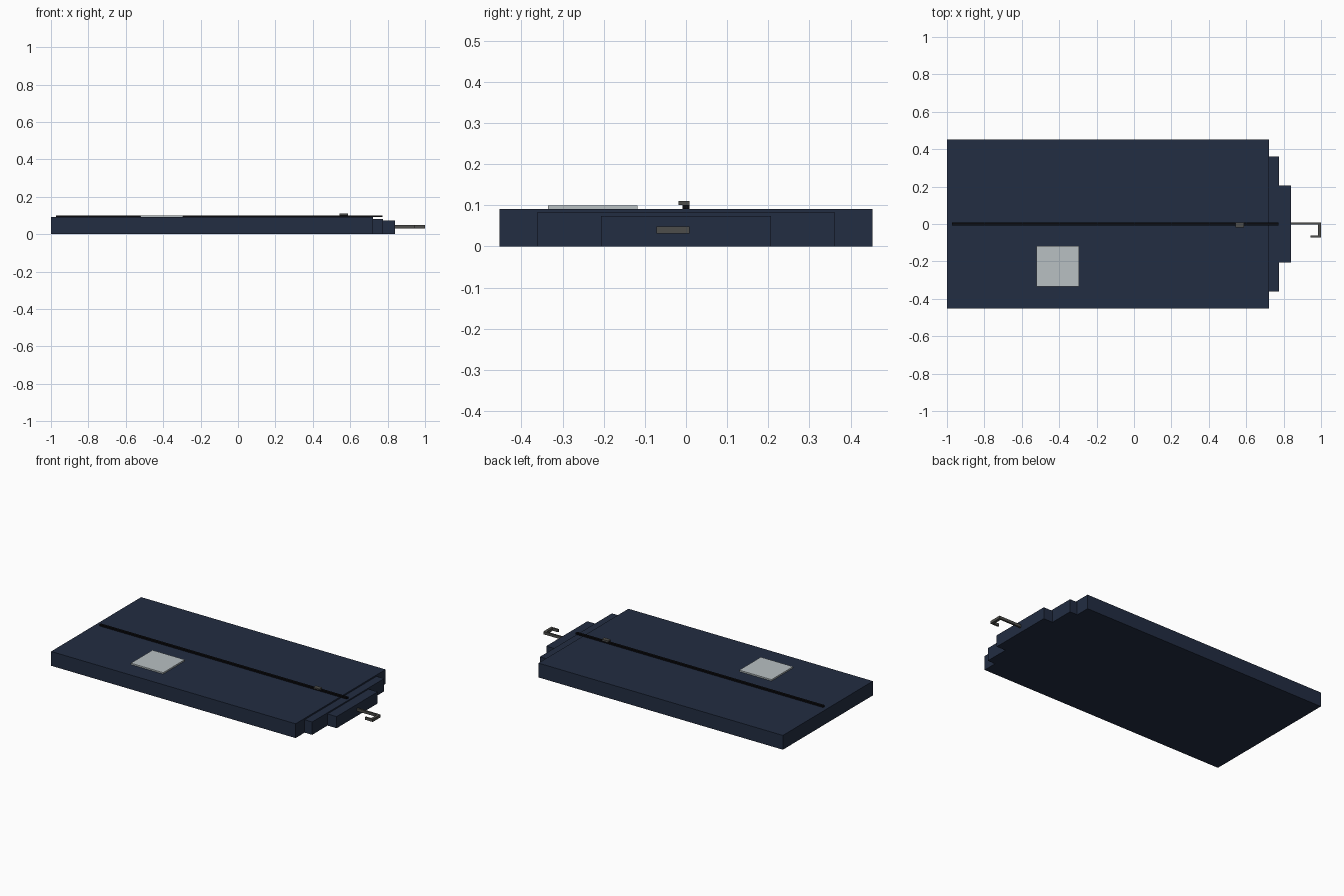
import bpy

if "Cube" in bpy.data.objects:
    bpy.data.objects.remove(bpy.data.objects["Cube"])


def material(name, rgb):
    m = bpy.data.materials.new(name)
    m.diffuse_color = (*rgb, 1.0)
    m.use_nodes = True
    m.node_tree.nodes["Principled BSDF"].inputs["Base Color"].default_value = m.diffuse_color
    return m


NAVY = material("navy cloth", (0.016, 0.026, 0.054))
BLACK = material("black zip", (0.003, 0.003, 0.004))
METAL = material("dark metal", (0.075, 0.075, 0.07))
PALE = material("pale label", (0.48, 0.53, 0.545))


def box(name, x, y, z, mat):
    """Box spanning the given (low, high) ranges."""
    spans = (x, y, z)
    bpy.ops.mesh.primitive_cube_add(size=1, location=[(a + b) / 2 for a, b in spans])
    ob = bpy.context.object
    ob.name = name
    ob.scale = [b - a for a, b in spans]
    bpy.ops.object.transform_apply(location=False, rotation=False, scale=True)
    ob.data.materials.append(mat)
    return ob


# Flat garment cover: main panel, shoulder step and neck step
box("cover_body", (-1.0, 0.723), (-0.453, 0.453), (0, 0.091), NAVY)
box("cover_shoulder", (0.723, 0.776), (-0.362, 0.362), (0, 0.082), NAVY)
box("cover_neck", (0.776, 0.84), (-0.207, 0.207), (0, 0.074), NAVY)

# Zip strip running down the middle, with its pull tab
box("zip_strip", (-0.972, 0.772), (-0.008, 0.008), (0.091, 0.101), BLACK)
box("zip_pull", (0.543, 0.588), (-0.018, 0.008), (0.101, 0.11), METAL)

# Label window
box("label", (-0.52, -0.293), (-0.335, -0.118), (0.091, 0.1), PALE)

# Hanger hook: stem, cross bar and returned tip
HOOK_Z = (0.031, 0.048)
box("hook_stem", (0.84, 0.983), (-0.003, 0.008), HOOK_Z, METAL)
box("hook_bar", (0.983, 1.0), (-0.072, 0.008), HOOK_Z, METAL)
box("hook_tip", (0.945, 0.983), (-0.072, -0.062), HOOK_Z, METAL)
